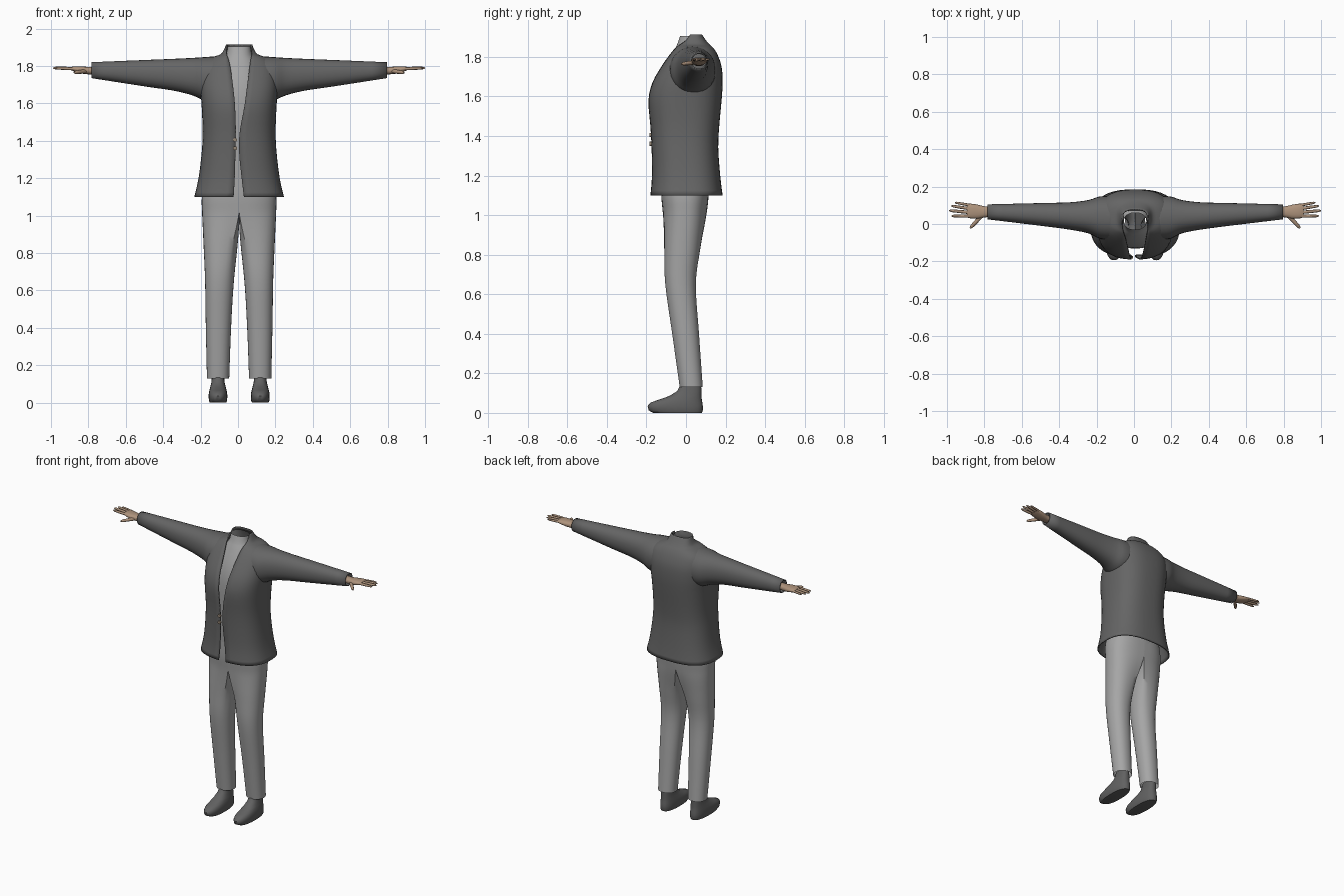
import bpy, bmesh
from math import cos, sin, acos, pi, radians
from mathutils import Vector

cube = bpy.data.objects.get("Cube")
if cube:
    bpy.data.objects.remove(cube)

CX = 0.006  # body centre line


def material(name, rgb):
    m = bpy.data.materials.new(name)
    m.use_nodes = True
    m.diffuse_color = (*rgb, 1)
    b = m.node_tree.nodes["Principled BSDF"]
    b.inputs["Base Color"].default_value = (*rgb, 1)
    b.inputs["Roughness"].default_value = 0.8
    return m


JACKET = material("charcoal cloth", (0.13, 0.13, 0.13))
LIGHT = material("light grey cloth", (0.38, 0.38, 0.38))
LEATHER = material("dark leather", (0.12, 0.12, 0.12))
SKIN = material("skin", (0.42, 0.29, 0.2))
BUTTON = material("button brown", (0.3, 0.24, 0.18))


def resample(rows, steps):
    """Smooth spline through the rows of section values."""
    out = []
    for i in range(len(rows) - 1):
        a, b = rows[max(i - 1, 0)], rows[i]
        c, d = rows[i + 1], rows[min(i + 2, len(rows) - 1)]
        for s in range(steps):
            t = s / steps
            out.append([q + t * ((r - p) / 2 + t * (p - 2.5 * q + 2 * r - e / 2
                        + t * (1.5 * (q - r) + (e - p) / 2)))
                        for p, q, r, e in zip(a, b, c, d)])
    return out + [rows[-1]]


def loft(name, rings, mat, closed=True, caps=(), thick=0, angle=50):
    bm = bmesh.new()
    vs = [[bm.verts.new(p) for p in ring] for ring in rings]
    n = len(vs[0])
    for a, b in zip(vs, vs[1:]):
        for i in range(n if closed else n - 1):
            j = (i + 1) % n
            bm.faces.new((a[i], a[j], b[j], b[i]))
    for k in caps:
        bm.faces.new(vs[k])
    bmesh.ops.recalc_face_normals(bm, faces=bm.faces)
    me = bpy.data.meshes.new(name)
    bm.to_mesh(me)
    bm.free()
    ob = bpy.data.objects.new(name, me)
    bpy.context.collection.objects.link(ob)
    me.materials.append(mat)
    bpy.ops.object.select_all(action='DESELECT')
    bpy.context.view_layer.objects.active = ob
    ob.select_set(True)
    bpy.ops.object.shade_smooth_by_angle(angle=radians(angle))
    if thick:
        mod = ob.modifiers.new("cloth thickness", 'SOLIDIFY')
        mod.thickness = thick
        mod.offset = -1
    return ob


def spow(v, e):
    return abs(v) ** e * (1 if v >= 0 else -1)


def oval(t, cx, cy, rx, ry, n=2.0):
    return cx + rx * spow(cos(t), 2 / n), cy + ry * spow(sin(t), 2 / n)


def turn(n):
    return [2 * pi * i / n for i in range(n)]


# Jacket body: height, half width, front, back, left edge, right edge of opening
body = resample([
    (1.10, .240, -.180, .185, .026, -.030), (1.20, .217, -.172, .173, .014, -.024),
    (1.34, .200, -.174, .163, .000, -.020), (1.45, .195, -.180, .168, .004, -.018),
    (1.58, .200, -.190, .180, .028, -.022), (1.67, .206, -.170, .185, .040, -.030),
    (1.75, .204, -.126, .180, .050, -.040), (1.81, .188, -.085, .160, .058, -.050),
    (1.845, .145, -.058, .138, .064, -.060), (1.862, .100, -.045, .120, .069, -.066),
    (1.885, .082, -.020, .100, .070, -.070), (1.914, .070, .000, .080, .066, -.066)], 3)
rings = []
for z, rx, f, b, left, right in body:
    n = 2.6
    t0 = -acos(spow(left / rx, n / 2))
    t1 = 2 * pi - acos(spow(right / rx, n / 2))
    rings.append([(*oval(t0 + (t1 - t0) * i / 48, CX, (f + b) / 2, rx, (b - f) / 2, n), z)
                  for i in range(49)])
loft("jacket_body", rings, JACKET, closed=False, thick=.008)

# Shirt with open neck
shirt = resample([(1.12, .17, -.120, .115), (1.4, .16, -.128, .13), (1.6, .16, -.13, .14),
                  (1.72, .14, -.108, .13), (1.82, .095, -.066, .11),
                  (1.86, .070, -.046, .09), (1.905, .060, -.030, .06)], 3)
loft("shirt", [[(*oval(t, CX, (f + b) / 2, rx, (b - f) / 2, 2.2), z) for t in turn(32)]
               for z, rx, f, b in shirt], LIGHT)

# Jacket buttons
for k, z in enumerate((1.405, 1.36)):
    loft(f"jacket_button_{k + 1}",
         [[(CX - .022 + .011 * cos(t), y, z + .011 * sin(t)) for t in turn(12)]
          for y in (-.172, -.184)], BUTTON, caps=(0, -1))


def sleeve(side, s):
    rows = resample([(.12, -.085, .150, 1.610, 1.852), (.19, -.078, .147, 1.618, 1.847),
                     (.25, -.050, .128, 1.643, 1.843), (.35, -.030, .116, 1.668, 1.838),
                     (.50, -.010, .112, 1.690, 1.832), (.79, .025, .105, 1.735, 1.820)], 3)
    loft(side + "_sleeve", [[(CX + s * x, *oval(t, (f + b) / 2, (lo + hi) / 2, (b - f) / 2,
                             (hi - lo) / 2, 2.2)) for t in turn(28)]
                            for x, f, b, lo, hi in rows], JACKET, thick=.006)


def trouser_leg(side, s):
    # height, inner x, outer x, front, back, blend from round leg to half hip
    rows = resample([(.13, .053, .172, -.032, .085, 0), (.40, .043, .178, -.070, .066, 0),
                     (.65, .028, .182, -.105, .050, 0), (.82, .014, .189, -.111, .072, .25),
                     (.95, .003, .195, -.115, .096, .75), (1.02, 0, .198, -.118, .106, 1),
                     (1.10, 0, .199, -.125, .114, 1), (1.20, 0, .180, -.125, .114, 1)], 4)
    rings = []
    for z, xi, xo, f, b, d in rows:
        cy, ry, ring = (f + b) / 2, (b - f) / 2, []
        for i in range(30):
            if i <= 20:
                t = radians(-120 + 12 * i)
                hx, hy = oval(radians(-90 + 9 * i), 0, cy, xo, ry, 2.5)
            else:
                t = radians(120 + 12 * (i - 20))
                hx, hy = 0, cy + ry * (1 - (i - 20) / 5)
            x, y = oval(t, (xi + xo) / 2, cy, (xo - xi) / 2, ry, 2.2)
            ring.append((CX + s * (x + (hx - x) * d), y + (hy - y) * d, z))
        rings.append(ring)
    loft(side + "_trouser_leg", rings, LIGHT)


def shoe(side, s):
    # height, half width, toe, heel
    rows = [(0, .044, -.165, .080), (.012, .049, -.188, .085), (.035, .050, -.194, .085),
            (.052, .049, -.180, .083), (.066, .046, -.140, .080), (.085, .041, -.085, .078),
            (.110, .035, -.045, .078), (.150, .032, -.025, .076)]
    loft(side + "_shoe", [[(*oval(t, CX + s * .113, (f + b) / 2, w, (b - f) / 2, 2.4), z)
                           for t in turn(28)] for z, w, f, b in rows],
         LEATHER, caps=(0, -1))


def finger(name, s, a, b, r):
    """Tapered, rounded digit from a to b."""
    a, b = Vector(a), Vector(b)
    d = (b - a).normalized()
    across = d.cross(Vector((0, 0, 1))).normalized()
    up = across.cross(d)
    rings = []
    for k, w in ((0, 1), (.5, .95), (.88, .8), (1, .35)):
        c = a.lerp(b, k)
        pts = [c + r * w * (across * cos(t) + up * sin(t)) for t in turn(8)]
        rings.append([(CX + s * p.x, p.y, p.z) for p in pts])
    loft(name, rings, SKIN, caps=(0, -1))


def hand(side, s):
    palm = resample([(.74, .036, .094, 1.775, .022), (.80, .036, .094, 1.775, .020),
                     (.84, .028, .103, 1.778, .019), (.88, .030, .109, 1.784, .014),
                     (.90, .036, .105, 1.786, .008)], 2)
    loft(side + "_palm", [[(CX + s * x, *oval(t, (f + b) / 2, z, (b - f) / 2, h, 2.4))
                           for t in turn(16)] for x, f, b, z, h in palm],
         SKIN, caps=(0, -1))
    for name, a, b, r in (
            ("little_finger", (.880, .100, 1.785), (.964, .115, 1.787), .0075),
            ("ring_finger", (.885, .082, 1.786), (.983, .097, 1.789), .0085),
            ("middle_finger", (.885, .062, 1.786), (.994, .072, 1.789), .009),
            ("index_finger", (.885, .042, 1.785), (.982, .043, 1.788), .0085),
            ("thumb", (.820, .045, 1.772), (.882, -.022, 1.764), .011)):
        finger(f"{side}_{name}", s, a, b, r)


for side, s in (("left", 1), ("right", -1)):
    sleeve(side, s)
    trouser_leg(side, s)
    shoe(side, s)
    hand(side, s)
